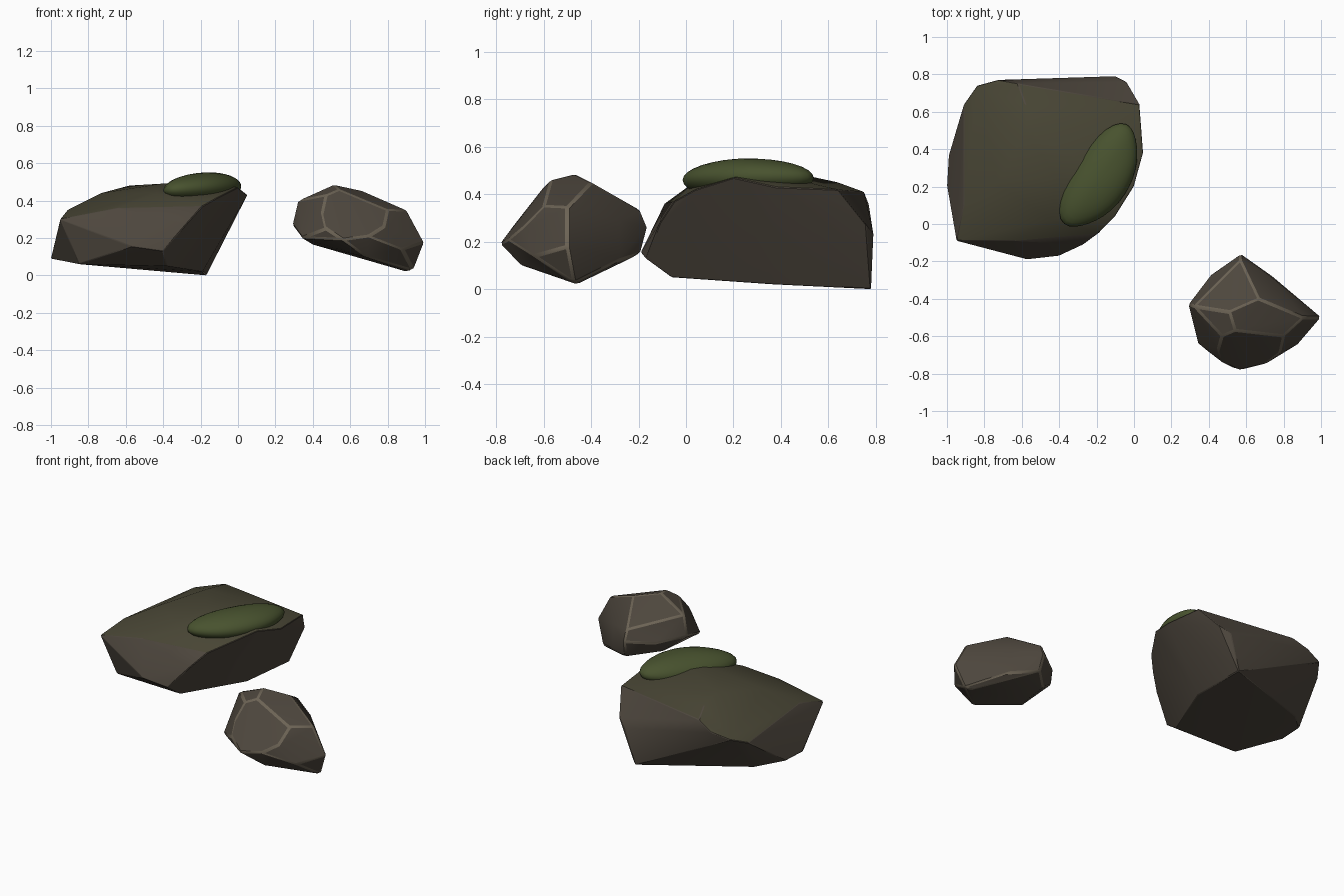
import bpy, bmesh, math
from mathutils import Vector, Matrix

cube = bpy.data.objects.get("Cube")
if cube:
    bpy.data.objects.remove(cube, do_unlink=True)


def material(name, rgb):
    m = bpy.data.materials.new(name)
    m.use_nodes = True
    color = (*rgb, 1)
    m.diffuse_color = color
    shader = m.node_tree.nodes["Principled BSDF"]
    shader.inputs["Base Color"].default_value = color
    shader.inputs["Roughness"].default_value = 0.9
    return m


stone = material("stone", (.075, .062, .047))
lichen = material("lichen", (.065, .06, .035))
worn = material("worn_edge", (.15, .125, .09))
moss = material("moss", (.065, .085, .028))


def finish(name, bm, mats, angle):
    bmesh.ops.recalc_face_normals(bm, faces=bm.faces)
    mesh = bpy.data.meshes.new(name)
    bm.to_mesh(mesh)
    bm.free()
    obj = bpy.data.objects.new(name, mesh)
    bpy.context.collection.objects.link(obj)
    for m in mats:
        mesh.materials.append(m)
    bpy.ops.object.select_all(action='DESELECT')
    obj.select_set(True)
    bpy.context.view_layer.objects.active = obj
    bpy.ops.object.shade_smooth_by_angle(angle=math.radians(angle))
    return obj


def rock(name, corners, mats, bevel, upper_slot=0):
    """Chipped boulder: convex hull of its corners with softened edges."""
    bm = bmesh.new()
    for p in corners:
        bm.verts.new(p)
    hull = bmesh.ops.convex_hull(bm, input=bm.verts)
    loose = {g for g in hull["geom_interior"] + hull["geom_unused"]
             if isinstance(g, bmesh.types.BMVert)}
    bmesh.ops.delete(bm, geom=list(loose), context='VERTS')
    bmesh.ops.recalc_face_normals(bm, faces=bm.faces)
    for f in bm.faces:
        if f.normal.z > .75:
            f.material_index = upper_slot
    obj = finish(name, bm, mats, 24)
    mod = obj.modifiers.new("worn_edges", 'BEVEL')
    mod.width = bevel
    mod.segments = 1
    mod.limit_method = 'ANGLE'
    mod.angle_limit = math.radians(24)
    mod.material = len(mats) - 1
    return obj


# Large boulder: underside, belly, rim, crown
large = [
    (-.17, .78, 0), (-.19, .37, .02), (-.38, -.06, .05),
    (-.85, -.06, .06), (-.85, .5, .06), (-1, .2, .09), (-.99, .37, .09),
    (-.57, -.19, .155), (-.4, -.17, .13), (-.27, -.11, .28),
    (-.19, -.05, .37), (-.95, -.09, .3), (-.91, .64, .29),
    (-.84, .74, .33), (-.73, .77, .36), (-.1, .79, .23), (-.04, .76, .27),
    (.03, .64, .42), (.05, .38, .43), (0, .2, .47), (-.1, .04, .42),
    (-.64, -.09, .36), (-.44, .02, .44), (-.91, .1, .35),
    (-.62, .75, .41), (-.58, .64, .45), (-.58, .5, .48),
    (-.73, .22, .44), (-.41, .25, .49), (-.2, .3, .5),
]
rock("large_boulder", large, [stone, lichen, stone], .004, 1)

# Small boulder: top facet, front facet, belly, underside
small = [
    (.51, -.47, .485), (.67, -.4, .45), (.57, -.19, .33), (.32, -.44, .4),
    (.91, -.5, .345), (.8, -.6, .35), (.54, -.57, .46), (.47, -.6, .43),
    (.45, -.67, .34), (.47, -.74, .25), (.56, -.785, .19), (.7, -.75, .21),
    (.78, -.69, .26), (.29, -.43, .27), (.41, -.27, .25),
    (.57, -.16, .26), (.73, -.28, .29), (1, -.5, .18), (.88, -.64, .14),
    (.34, -.64, .2), (.4, -.55, .165), (.42, -.35, .165), (.58, -.19, .15),
    (.74, -.28, .12), (.94, -.47, .025), (.9, -.46, .02), (.68, -.7, .1),
]
rock("small_boulder", small, [stone, worn], .01)

# Moss cushion draped along the boulder's high edge
bm = bmesh.new()
bmesh.ops.create_uvsphere(bm, u_segments=32, v_segments=16, radius=1)
turn = Matrix.Rotation(math.radians(58), 3, 'Z')
for v in bm.verts:
    swell = 1 + .06 * math.sin(3 * math.atan2(v.co.y, v.co.x))
    p = turn @ Vector((v.co.x * .31 * swell, v.co.y * .15 * swell, 0))
    v.co = Vector((-.18, .25, .465)) + p + Vector((0, 0, v.co.z * .085))
    v.co.z += .06 * p.x - .01 * p.y
finish("moss_cushion", bm, [moss], 60)
